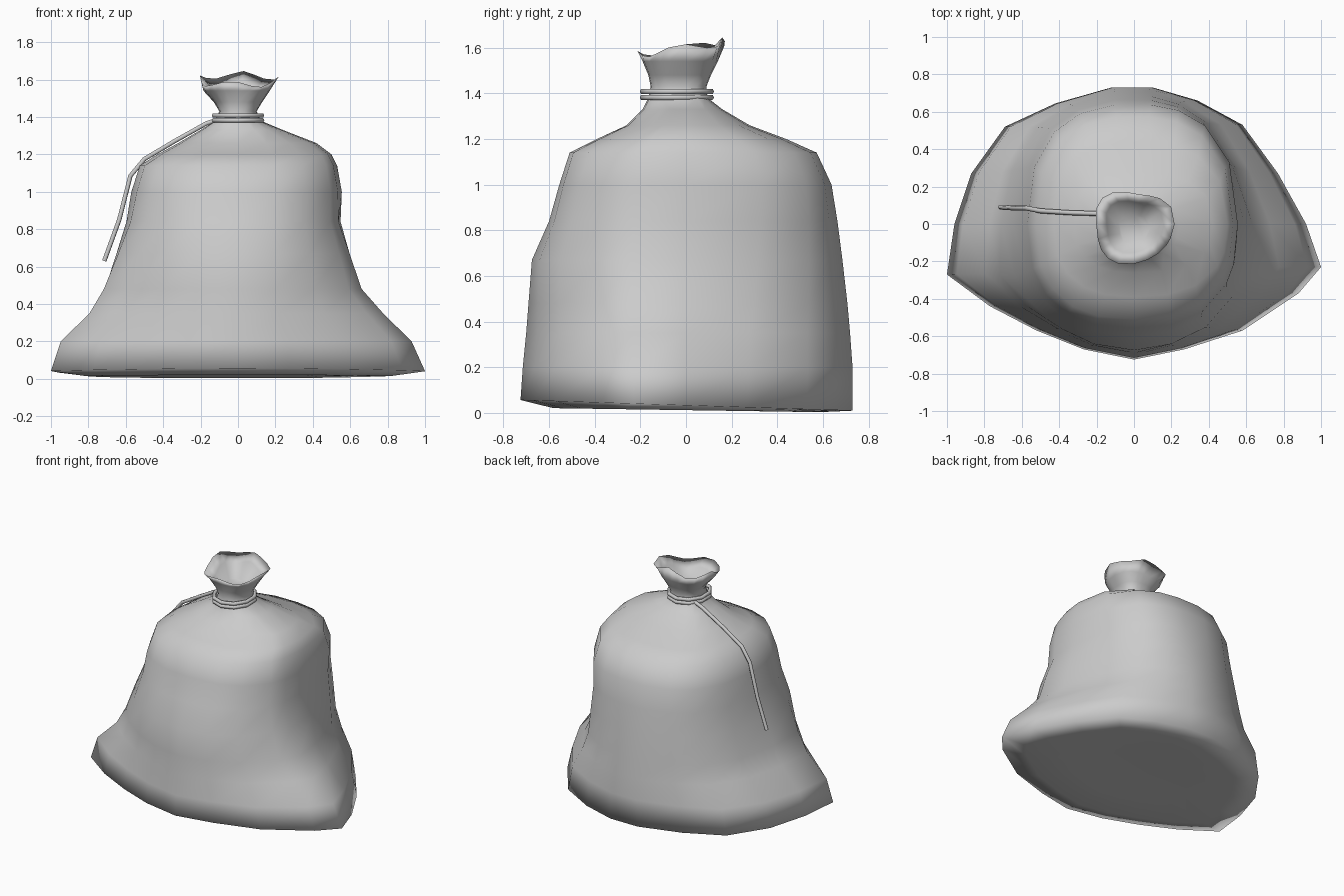
import bpy, bmesh
from math import sin, cos, pi, atan2

if "Cube" in bpy.data.objects:
    bpy.data.objects.remove(bpy.data.objects["Cube"])

# Footprint of the sack, counter-clockwise from the right-hand corner
foot = [(1, -.23), (.92, 0), (.77, .27), (.58, .53), (.34, .66), (.1, .73), (-.12, .73),
        (-.42, .645), (-.69, .52), (-.87, .27), (-.96, 0), (-1, -.27), (-.77, -.44),
        (-.52, -.57), (-.27, -.67), (0, -.725), (.27, -.67), (.58, -.57), (.88, -.37)]

# Rings: height, left, right, front, back extents, share of footprint shape
rings = [
    (.20, .95, .93, .715, .725, .95),
    (.35, .80, .78, .70, .715, .85),
    (.48, .73, .67, .69, .705, .65),
    (.67, .66, .61, .675, .685, .4),
    (.84, .60, .555, .60, .665, .15),
    (1.0, .57, .555, .555, .64, 0),
    (1.14, .525, .53, .51, .575, 0),
    (1.20, .43, .50, .39, .44, 0),
    (1.26, .32, .42, .26, .28, 0),
    (1.33, .20, .24, .19, .16, 0),
    (1.38, .12, .12, .165, .095, 0),
    (1.43, .10, .10, .155, .09, 0),
    (1.48, .13, .13, .165, .11, 0),
    (1.54, .185, .17, .19, .14, 0),
]


def outline(z, left, right, front, back, share):
    pts = []
    for x, y in foot:
        v = y / .725
        a = atan2(v, x)
        p = .8
        u0 = abs(cos(a)) ** p * (1 if cos(a) > 0 else -1)
        v0 = abs(sin(a)) ** p * (1 if sin(a) > 0 else -1)
        u, w = u0 + (x - u0) * share, v0 + (v - v0) * share
        pts.append((u * (right if u > 0 else left), w * (back if w > 0 else front), z))
    return pts


# Sack body: underside, flared base, shoulders, neck and ruffled mouth
loops = [
    [(x * .45, y * .45, .022) for x, y in foot],
    [(x * .82, y * .8, .012 - .012 * y) for x, y in foot],
    [(x, y, .033 - .032 * y) for x, y in foot],
]
loops += [outline(*r) for r in rings]
rim = []
for i, (x, y, z) in enumerate(outline(1.6, .215, .205, .205, .17, 0)):
    a = atan2(y, x)
    k = 1 + .07 * sin(3 * a + 1)
    rim.append((x * k, y * k, z + .028 * sin(a) + .018 * cos(4 * a + .6)))
loops.append(rim)
loops.append([(x * .72, y * .72, z - .05) for x, y, z in rim])
loops.append([(x * .4, y * .4 - .02, 1.48) for x, y, z in rim])

bm = bmesh.new()
vl = [[bm.verts.new(p) for p in loop] for loop in loops]
n = len(foot)
for a, b in zip(vl, vl[1:]):
    for i in range(n):
        j = (i + 1) % n
        bm.faces.new((a[i], a[j], b[j], b[i]))
bm.faces.new(vl[0][::-1])
bm.faces.new(vl[-1])
for f in bm.faces:
    f.smooth = True
me = bpy.data.meshes.new("sack_body")
bm.to_mesh(me)
bm.free()
bpy.context.collection.objects.link(bpy.data.objects.new("sack_body", me))


def cord(name, pts, closed=False):
    cu = bpy.data.curves.new(name, 'CURVE')
    cu.dimensions = '3D'
    cu.bevel_depth = .013
    cu.bevel_resolution = 1
    cu.use_fill_caps = True
    sp = cu.splines.new('POLY')
    sp.points.add(len(pts) - 1)
    for p, co in zip(sp.points, pts):
        p.co = (*co, 1)
    sp.use_cyclic_u = closed
    bpy.context.collection.objects.link(bpy.data.objects.new(name, cu))


# Two turns of cord round the neck
for k, z in enumerate((1.382, 1.408)):
    cord(f"neck_cord_{k + 1}",
         [(.135 * cos(t), -.04 + .15 * sin(t), z)
          for t in [(i + .5) * pi / 5 for i in range(10)]], True)

# Loose end hanging down the left side
cord("loose_cord", [(-.11, .05, 1.385), (-.17, .055, 1.365), (-.34, .06, 1.27), (-.50, .07, 1.175),
                    (-.575, .085, 1.085), (-.635, .085, .85), (-.715, .09, .63)])
